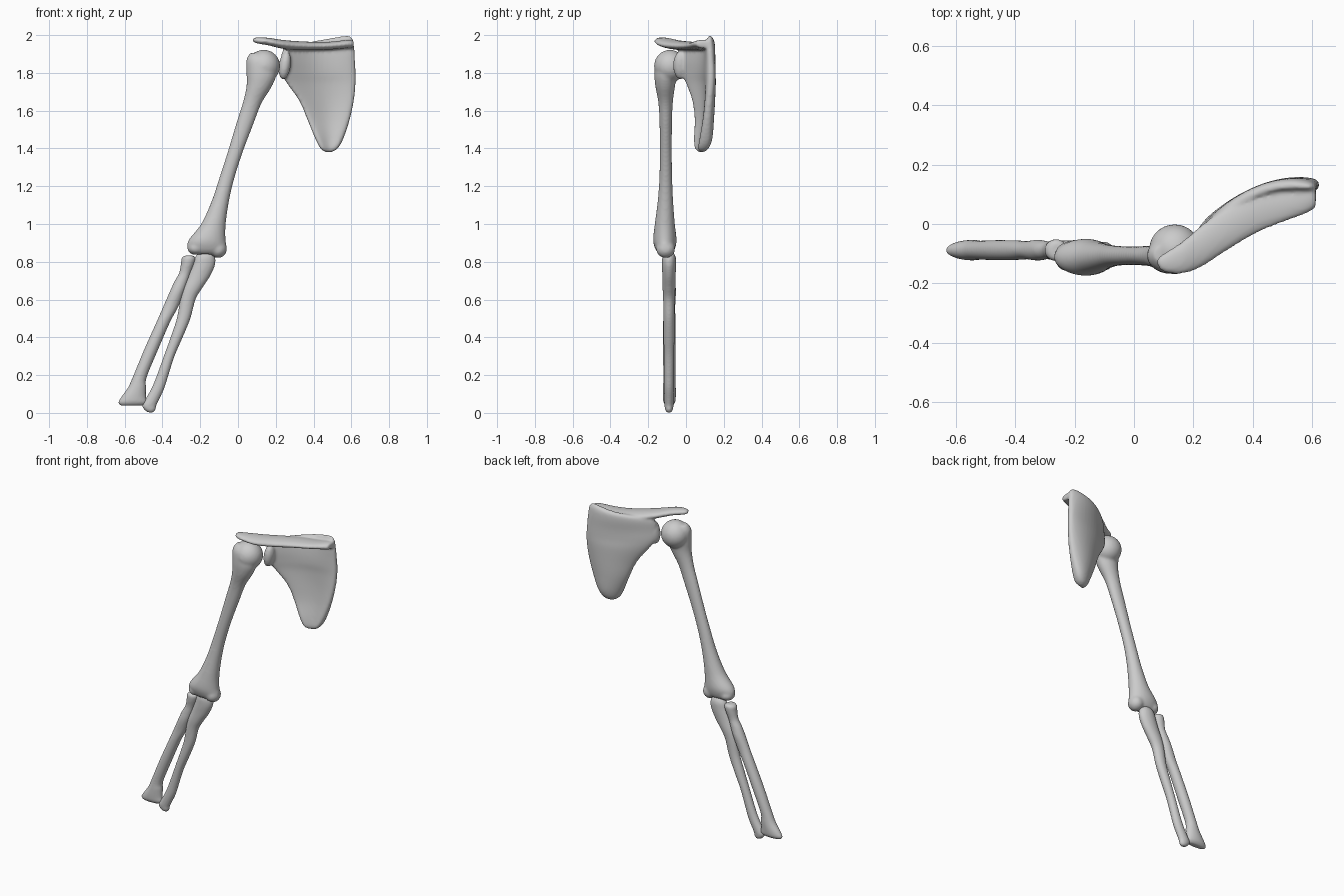
import bpy, bmesh, math

N = 40  # points per cross-section


def smooth_keys(keys, steps=5):
    """Catmull-Rom interpolation between rows of section values."""
    out = []
    for i in range(len(keys) - 1):
        p0, p1 = keys[max(i - 1, 0)], keys[i]
        p2, p3 = keys[i + 1], keys[min(i + 2, len(keys) - 1)]
        for k in range(steps):
            t = k / steps
            out.append([0.5 * (2 * b + (c - a) * t + (2 * a - 5 * b + 4 * c - d) * t * t
                               + (3 * b - a - 3 * c + d) * t ** 3)
                        for a, b, c, d in zip(p0, p1, p2, p3)])
    return out + [list(keys[-1])]


def loft(name, keys, section):
    bm = bmesh.new()
    rings = [[bm.verts.new(section(row, 2 * math.pi * j / N)) for j in range(N)]
             for row in smooth_keys(keys)]
    for a, b in zip(rings, rings[1:]):
        for j in range(N):
            bm.faces.new((a[j], a[(j + 1) % N], b[(j + 1) % N], b[j]))
    bm.faces.new(rings[0])
    bm.faces.new(rings[-1])
    bmesh.ops.recalc_face_normals(bm, faces=bm.faces)
    me = bpy.data.meshes.new(name)
    bm.to_mesh(me)
    bm.free()
    ob = bpy.data.objects.new(name, me)
    bpy.context.collection.objects.link(ob)
    return ob


def ball(loc, size, tilt=0):
    bpy.ops.mesh.primitive_uv_sphere_add(segments=32, ring_count=20, location=loc,
                                         rotation=(0, tilt, 0))
    ob = bpy.context.object
    ob.scale = size
    return ob


def fuse(name, parts, voxel=0.008, rounds=5):
    """Join overlapping parts into one smooth bone."""
    bpy.ops.object.select_all(action='DESELECT')
    for p in parts:
        p.select_set(True)
    ob = bpy.context.view_layer.objects.active = parts[0]
    bpy.ops.object.join()
    ob.name = name
    rm = ob.modifiers.new("fuse", 'REMESH')
    rm.mode, rm.voxel_size = 'VOXEL', voxel
    sm = ob.modifiers.new("soften", 'SMOOTH')
    sm.factor, sm.iterations = 0.5, rounds
    for m in (rm.name, sm.name):
        bpy.ops.object.modifier_apply(modifier=m)
    bpy.ops.object.shade_smooth()
    return ob


# long bone section: left x, right x, height, y centre, y radius
def bone(r, a):
    return ((r[0] + r[1]) / 2 + (r[1] - r[0]) / 2 * math.cos(a), r[3] + r[4] * math.sin(a), r[2])


# upper arm bone
shaft = loft("upper_arm_bone", [
    (.065, .13, 1.905, -.10, .03), (.045, .19, 1.87, -.105, .055),
    (.045, .205, 1.80, -.108, .06), (.045, .18, 1.73, -.11, .052),
    (.025, .125, 1.64, -.108, .038), (-.01, .082, 1.53, -.107, .033),
    (-.055, .025, 1.38, -.107, .032), (-.10, -.02, 1.24, -.107, .034),
    (-.14, -.048, 1.12, -.109, .041), (-.195, -.065, 1.0, -.112, .053),
    (-.258, -.066, .92, -.112, .062), (-.27, -.06, .88, -.111, .056),
    (-.26, -.065, .855, -.11, .045), (-.235, -.09, .84, -.11, .03)], bone)
fuse("upper_arm_bone", [
    shaft,
    ball((.137, -.085, 1.836), (.086, .084, .086)),
    ball((-.222, -.11, .872), (.046, .05, .036)),
    ball((-.105, -.108, .868), (.046, .05, .048))])

# outer forearm bone
R = -.088
fuse("outer_forearm_bone", [loft("radius", [
    (-.28, -.24, .833, R, .025), (-.298, -.224, .82, R, .036), (-.302, -.23, .79, R, .035),
    (-.312, -.25, .74, R, .028), (-.337, -.265, .695, R, .031), (-.362, -.285, .64, R, .035),
    (-.397, -.317, .56, R, .031), (-.432, -.36, .48, R, .033), (-.497, -.423, .335, R, .034),
    (-.557, -.483, .19, R, .032), (-.582, -.487, .135, R, .034), (-.617, -.487, .085, R, .034),
    (-.634, -.482, .055, R, .03), (-.62, -.50, .038, R, .016)], bone)], .006, 4)

# inner forearm bone with a hooked head
U = -.09
fuse("inner_forearm_bone", [loft("ulna", [
    (-.205, -.14, .852, U, .022), (-.227, -.122, .825, U, .035), (-.242, -.123, .78, U, .037),
    (-.266, -.15, .72, U, .035), (-.291, -.19, .66, U, .034), (-.306, -.225, .60, U, .031),
    (-.324, -.252, .5, U, .029), (-.357, -.293, .4, U, .029), (-.393, -.336, .3, U, .027),
    (-.429, -.368, .2, U, .026), (-.458, -.39, .13, U, .026), (-.492, -.418, .07, U, .025),
    (-.508, -.432, .04, U, .024), (-.495, -.437, .016, U, .02),
    (-.475, -.448, .002, U, .01)], bone)], .006, 4)


# shoulder blade: lateral z, medial z, lateral x, medial x, lateral y, medial y, bow, thickness
def blade_section(r, a):
    zl, zr, xl, xr, yl, yr, bow, th = r
    s, q = math.cos(a), math.sin(a)
    k = (1 + s) / 2
    side = math.copysign(abs(q) ** .65, q) * th
    if q < 0:  # hollow on the front face
        side *= 1 - .45 * (1 - s * s) ** 2
    return (xl + (xr - xl) * k, yl + (yr - yl) * k + bow * (1 - s * s) + side, zl + (zr - zl) * k)


blade = loft("shoulder_blade", [
    (1.38, 1.38, .465, .495, .075, .085, 0, .012),
    (1.398, 1.40, .438, .527, .065, .09, .005, .034),
    (1.45, 1.45, .41, .557, .06, .102, .012, .042),
    (1.55, 1.55, .368, .591, .06, .112, .02, .037),
    (1.65, 1.65, .325, .613, .045, .122, .026, .035),
    (1.74, 1.74, .262, .623, .012, .13, .032, .036),
    (1.80, 1.80, .225, .624, -.015, .132, .034, .037),
    (1.86, 1.86, .224, .62, -.022, .13, .038, .036),
    (1.915, 1.93, .235, .616, -.015, .126, .044, .033),
    (1.94, 1.98, .26, .608, .005, .125, .045, .022),
    (1.95, 2.0, .30, .585, .04, .125, .03, .009)], blade_section)


# blade ridge and shoulder tip: x, front y, back y, height, half thickness
def ridge_section(r, a):
    x, yf, yb, z, th = r
    return (x, (yf + yb) / 2 + (yb - yf) / 2 * math.cos(a), z + th * math.sin(a))


ridge = loft("ridge", [
    (.078, -.14, -.115, 1.974, .008), (.10, -.162, -.098, 1.972, .016),
    (.16, -.168, -.06, 1.966, .02), (.225, -.146, -.005, 1.953, .023),
    (.30, -.098, .05, 1.945, .024), (.41, -.032, .11, 1.942, .022),
    (.50, .005, .13, 1.945, .021), (.58, .035, .14, 1.953, .022),
    (.612, .055, .13, 1.953, .02)], ridge_section)
fuse("shoulder_blade", [blade, ridge, ball((.248, -.03, 1.84), (.032, .038, .075), .15)], .008, 6)
